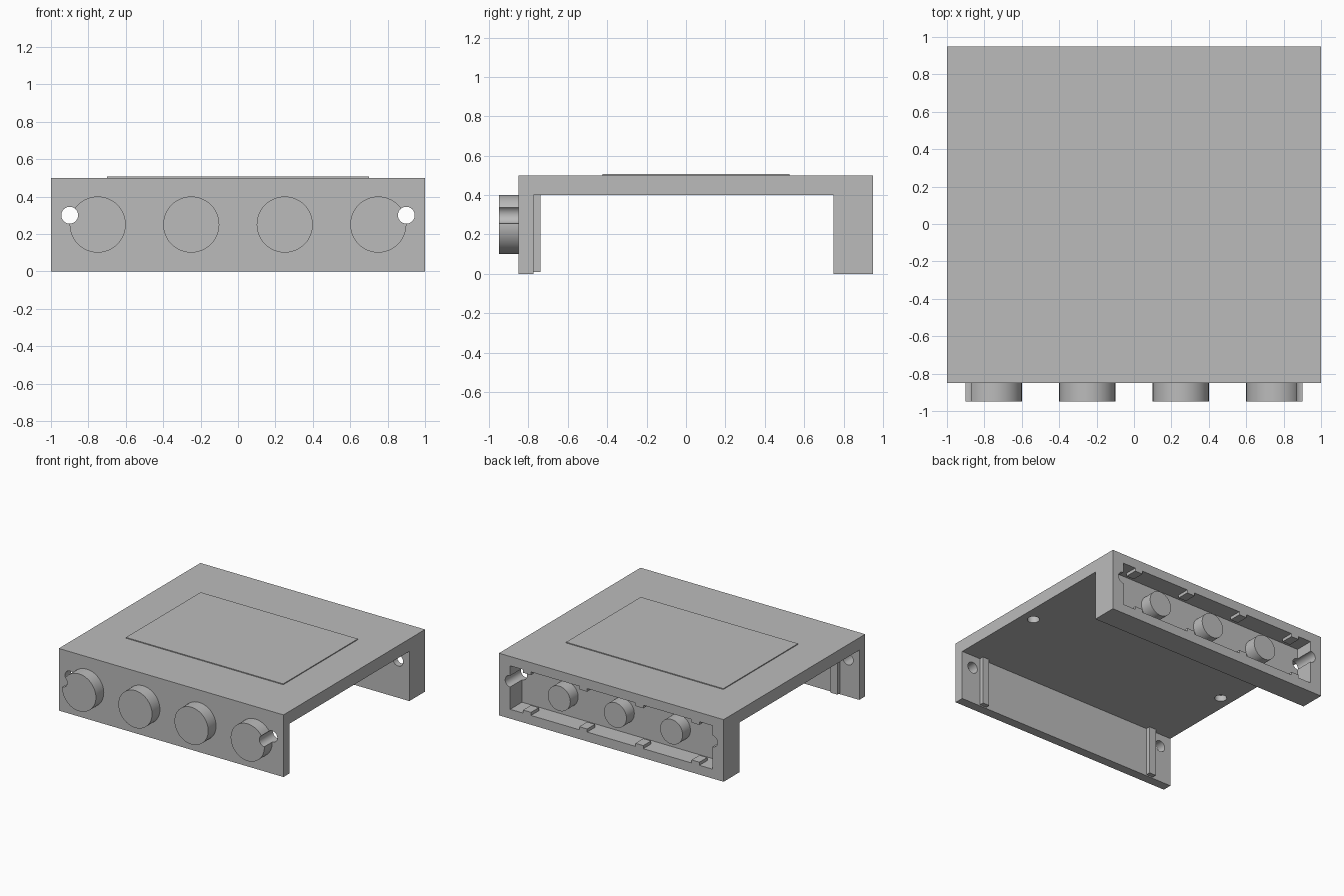
import bpy, bmesh
from math import radians
from mathutils import Matrix

old = bpy.data.objects.get("Cube")
if old:
    bpy.data.objects.remove(old, do_unlink=True)

gray = bpy.data.materials.new("plain_gray")
gray.use_nodes = True
gray.diffuse_color = (0.5, 0.5, 0.5, 1)
gray.node_tree.nodes["Principled BSDF"].inputs["Base Color"].default_value = (0.5, 0.5, 0.5, 1)


def finish(name, bm):
    bmesh.ops.recalc_face_normals(bm, faces=bm.faces)
    mesh = bpy.data.meshes.new(name)
    bm.to_mesh(mesh)
    bm.free()
    mesh.materials.append(gray)
    obj = bpy.data.objects.new(name, mesh)
    bpy.context.collection.objects.link(obj)
    return obj


def box(name, x, y, z):
    """Box from (min, max) pairs."""
    bm = bmesh.new()
    size = Matrix.Diagonal((x[1] - x[0], y[1] - y[0], z[1] - z[0], 1))
    mid = Matrix.Translation([(a + b) / 2 for a, b in (x, y, z)])
    bmesh.ops.create_cube(bm, size=1, matrix=mid @ size)
    return finish(name, bm)


def rod(name, centre, radius, length, along_y=True):
    bm = bmesh.new()
    turn = Matrix.Rotation(radians(90 if along_y else 0), 4, 'X')
    bmesh.ops.create_cone(bm, cap_ends=True, segments=48, radius1=radius, radius2=radius,
                          depth=length, matrix=Matrix.Translation(centre) @ turn)
    return finish(name, bm)


def select(obj):
    bpy.ops.object.select_all(action='DESELECT')
    obj.select_set(True)
    bpy.context.view_layer.objects.active = obj


def cut(obj, cutters):
    for cutter in cutters:
        cutter.hide_render = True
        mod = obj.modifiers.new("cut", 'BOOLEAN')
        mod.operation, mod.solver, mod.object = 'DIFFERENCE', 'EXACT', cutter
        select(obj)
        bpy.ops.object.modifier_apply(modifier=mod.name)


def smooth(obj):
    select(obj)
    bpy.ops.object.shade_smooth_by_angle(angle=radians(30))


# Bridge-shaped body: top slab, thin front wall, thick back wall
profile = [(-0.85, 0), (-0.775, 0), (-0.775, 0.4), (0.75, 0.4),
           (0.75, 0), (0.95, 0), (0.95, 0.5), (-0.85, 0.5)]
bm = bmesh.new()
side = bm.faces.new([bm.verts.new((-1, y, z)) for y, z in profile])
ext = bmesh.ops.extrude_face_region(bm, geom=[side])
bmesh.ops.translate(bm, vec=(2, 0, 0),
                    verts=[v for v in ext["geom"] if isinstance(v, bmesh.types.BMVert)])
body = finish("body", bm)

# Back pocket, long bolt holes and blind holes under the slab
pocket = box("pocket_cutter", (-0.9, 0.9), (0.8, 1.1), (0.075, 0.425))
bolts = [rod("bolt_cutter", (s * 0.9, 0, 0.3), 0.045, 2.4) for s in (-1, 1)]
wells = [rod("well_cutter", (s * 0.9, -0.08, 0.4), 0.045, 0.1, False) for s in (-1, 1)]
cut(body, [pocket] + bolts + wells)
smooth(body)

# Front knobs, the outer two notched by the bolt holes
for x in (-0.75, -0.25, 0.25, 0.75):
    knob = rod("front_knob", (x, -0.9, 0.25), 0.15, 0.1)
    if abs(x) > 0.5:
        cut(knob, bolts)
    smooth(knob)

    # Clips on the pocket's floor and ceiling
    for z in ((0.07, 0.1), (0.4, 0.43)):
        box("pocket_clip", (x - 0.035, x + 0.035), (0.85, 0.95), z)

# Round pegs inside the back pocket
for x in (-0.5, 0, 0.5):
    smooth(rod("pocket_peg", (x, 0.85, 0.25), 0.1, 0.1))

# Guide ribs behind the front wall
for s in (-1, 1):
    box("guide_rib", (s * 0.8 - 0.03, s * 0.8 + 0.03), (-0.78, -0.74), (0.01, 0.4))

# Thin raised panel on top
box("top_panel", (-0.7, 0.7), (-0.425, 0.525), (0.498, 0.507))

for cutter in [pocket] + bolts + wells:
    bpy.data.objects.remove(cutter, do_unlink=True)
